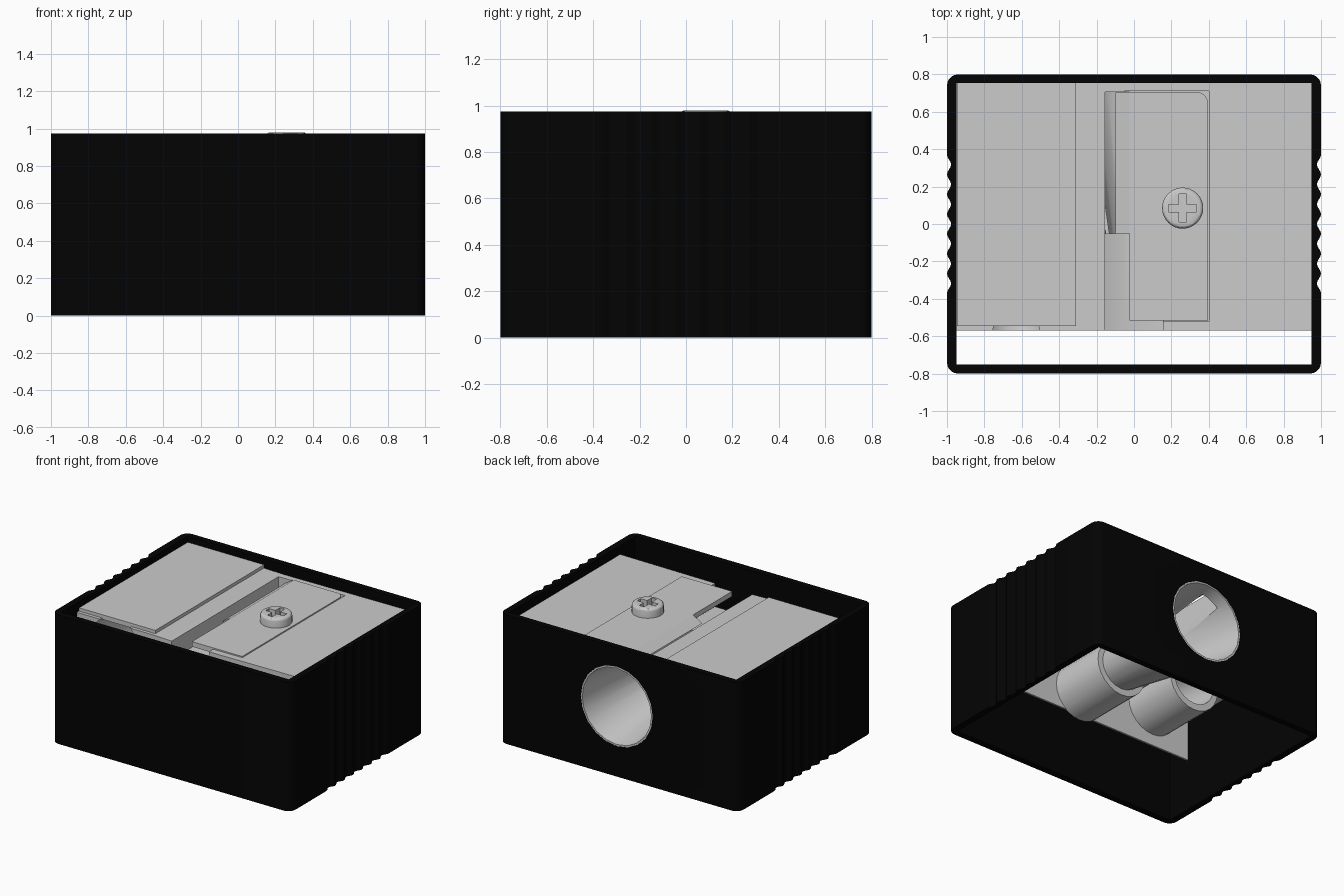
import bpy, bmesh, math
from mathutils import Matrix

if "Cube" in bpy.data.objects:
    bpy.data.objects.remove(bpy.data.objects["Cube"])


def make(name, bm):
    bmesh.ops.recalc_face_normals(bm, faces=bm.faces)
    me = bpy.data.meshes.new(name)
    bm.to_mesh(me)
    bm.free()
    ob = bpy.data.objects.new(name, me)
    bpy.context.collection.objects.link(ob)
    return ob


def prism(name, pts, lo, hi, axis='z'):
    """Extrude a profile: xy outline along z, or xz outline along y."""
    bm = bmesh.new()
    place = (lambda a, b, c: (a, b, c)) if axis == 'z' else (lambda a, b, c: (a, c, b))
    bottom = [bm.verts.new(place(a, b, lo)) for a, b in pts]
    top = [bm.verts.new(place(a, b, hi)) for a, b in pts]
    bm.faces.new(bottom)
    bm.faces.new(top)
    n = len(pts)
    for i in range(n):
        j = (i + 1) % n
        bm.faces.new((bottom[i], bottom[j], top[j], top[i]))
    return make(name, bm)


def box(name, x0, x1, y0, y1, z0, z1):
    return prism(name, [(x0, y0), (x1, y0), (x1, y1), (x0, y1)], z0, z1)


def tube(name, x, y0, z0, r0, y1, z1, r1, sides=24):
    """Round solid along y with its own height and radius at each end."""
    bm = bmesh.new()
    bmesh.ops.create_cone(bm, cap_ends=True, segments=sides, radius1=r0, radius2=r1,
                          depth=y1 - y0, matrix=Matrix.Rotation(-math.pi / 2, 4, 'X'))
    for v in bm.verts:
        t = v.co.y / (y1 - y0) + 0.5
        v.co.x += x
        v.co.z += z0 + (z1 - z0) * t
        v.co.y += (y0 + y1) / 2
    return make(name, bm)


def combine(ob, other, op):
    mod = ob.modifiers.new(op, 'BOOLEAN')
    mod.object, mod.operation, mod.solver = other, op, 'EXACT'
    bpy.ops.object.select_all(action='DESELECT')
    bpy.context.view_layer.objects.active = ob
    ob.select_set(True)
    bpy.ops.object.modifier_apply(modifier=mod.name)
    bpy.data.objects.remove(other, do_unlink=True)


def smooth(ob):
    bpy.ops.object.select_all(action='DESELECT')
    bpy.context.view_layer.objects.active = ob
    ob.select_set(True)
    bpy.ops.object.shade_smooth_by_angle(angle=math.radians(30))


# Case outline: rounded corners and wavy grip ribs on both sides
def corner(cx, cy, start, r=0.06, n=5):
    return [(cx + r * math.cos(start + math.pi / 2 * i / n),
             cy + r * math.sin(start + math.pi / 2 * i / n)) for i in range(n + 1)]


period, waves = 0.106, 7
ribs = []
for i in range(waves * 8 + 1):
    y = -period * waves / 2 + period * i / 8
    ribs.append((1 - 0.011 * (1 - math.cos(2 * math.pi * i / 8)), y))
half = corner(0.94, -0.74, -math.pi / 2) + ribs + corner(0.94, 0.74, 0)
case = prism("case", half + [(-x, -y) for x, y in half], 0, 0.975)
combine(case, box("inside_cut", -0.95, 0.95, -0.75, 0.755, -0.1, 1.1), 'DIFFERENCE')
combine(case, tube("hole_cut", 0.02, 0.6, 0.53, 0.302, 0.9, 0.53, 0.302, 20), 'DIFFERENCE')
black = bpy.data.materials.new("black_plastic")
black.diffuse_color = (0.001, 0.001, 0.001, 1)
black.use_nodes = True
black.node_tree.nodes["Principled BSDF"].inputs["Base Color"].default_value = black.diffuse_color
case.data.materials.append(black)
smooth(case)

# Sharpener body: slab, front plate, pencil cone and two round sleeves
body = prism("sharpener_body", [(-0.949, 0.7), (0.949, 0.7), (0.949, 0.908), (-0.155, 0.9),
                                (-0.31, 0.905), (-0.949, 0.905)], -0.57, 0.754, 'y')
combine(body, box("front_plate", -0.948, 0.948, -0.569, -0.555, 0.39, 0.8), 'UNION')
combine(body, tube("large_sleeve", 0.02, -0.56, 0.56, 0.21, -0.11, 0.56, 0.21), 'UNION')
combine(body, tube("small_sleeve", -0.63, -0.56, 0.685, 0.21, -0.11, 0.685, 0.21), 'UNION')
combine(body, tube("pencil_cone", 0.02, -0.2, 0.57, 0.155, 0.799, 0.53, 0.301, 20), 'UNION')

# Openings: pencil bores, shaving slot and blade recess
combine(body, tube("pencil_bore", 0.02, -0.5, 0.57, 0.09, 0.81, 0.53, 0.29, 20), 'DIFFERENCE')
combine(body, tube("small_bore", -0.63, -0.6, 0.77, 0.19, -0.05, 0.69, 0.17), 'DIFFERENCE')
combine(body, box("slot_cut", -0.155, -0.02, -0.05, 0.705, 0.6, 1.1), 'DIFFERENCE')
combine(body, prism("groove_cut", [(-0.155, 0.76), (-0.06, 0.725), (0.155, 0.725), (0.155, 1.1),
                                   (-0.155, 1.1)], -0.6, -0.05, 'y'), 'DIFFERENCE')
combine(body, box("recess_cut", -0.05, 0.4, -0.52, 0.71, 0.875, 1.1), 'DIFFERENCE')
smooth(body)

# Raised cover on the left
box("left_cover", -0.947, -0.31, -0.545, 0.753, 0.895, 0.93)

# Blade with a rounded back corner and a bevelled cutting edge
blade_pts = [(-0.025, -0.515), (0.396, -0.515)] + corner(0.336, 0.645, 0) + [(-0.025, 0.705)]
prism("blade", blade_pts, 0.872, 0.91)
prism("blade_edge", [(-0.025, 0.91), (-0.1, 0.865), (-0.025, 0.872)], -0.05, 0.704, 'y')

# Screw with a cross recess
bm = bmesh.new()
bmesh.ops.create_cone(bm, cap_ends=True, segments=32, radius1=0.11, radius2=0.11, depth=0.085,
                      matrix=Matrix.Translation((0.26, 0.085, 0.9375)))
rim = [e for e in bm.edges if all(v.co.z > 0.97 for v in e.verts)]
bmesh.ops.bevel(bm, geom=rim, offset=0.02, segments=3, profile=0.5, affect='EDGES')
screw = make("screw", bm)
combine(screw, box("cross_cut_a", 0.185, 0.335, 0.065, 0.105, 0.93, 1.1), 'DIFFERENCE')
combine(screw, box("cross_cut_b", 0.24, 0.28, 0.01, 0.16, 0.929, 1.1), 'DIFFERENCE')
smooth(screw)
